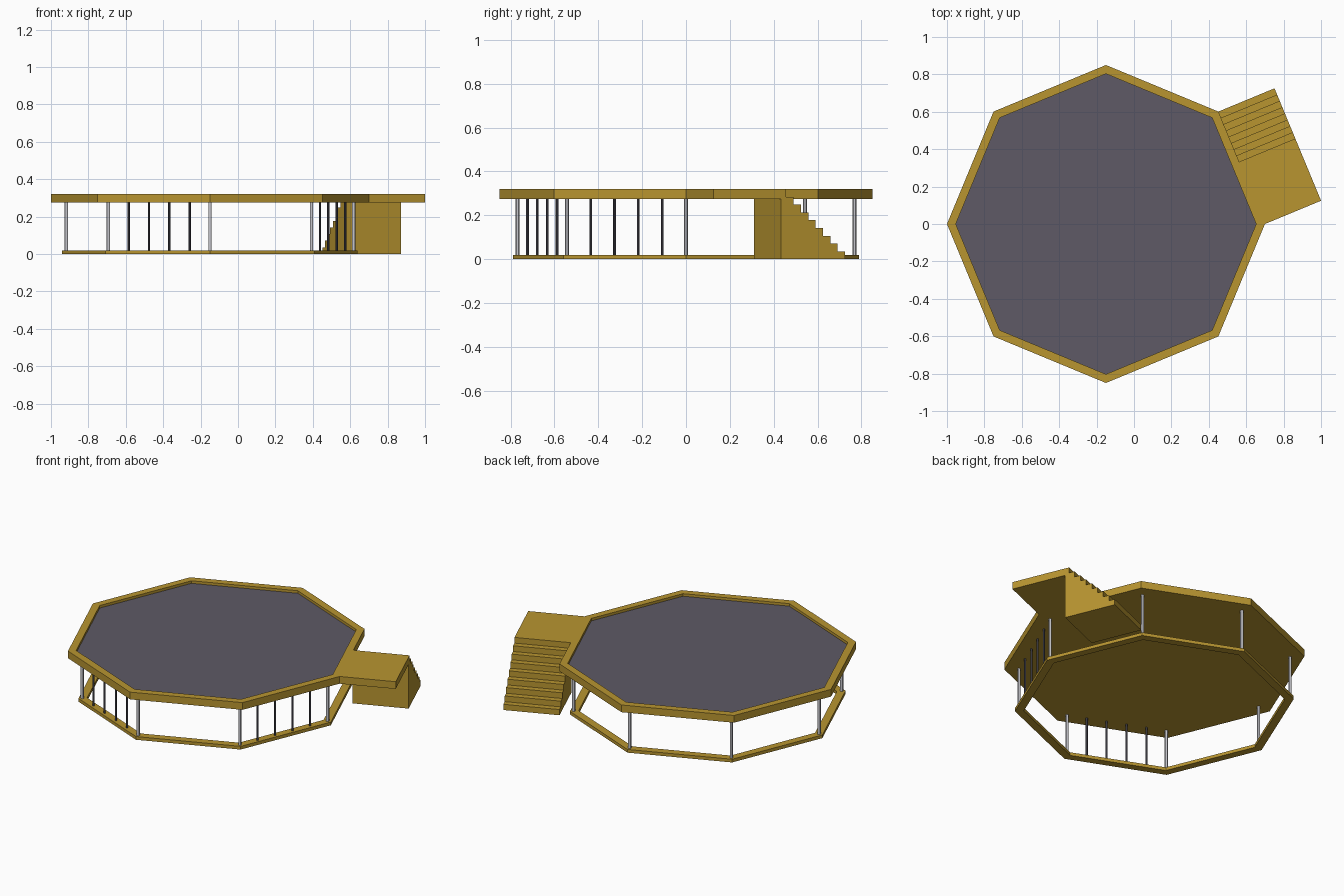
import bpy, bmesh
from math import cos, sin, pi
from mathutils import Vector

if "Cube" in bpy.data.objects:
    bpy.data.objects.remove(bpy.data.objects["Cube"])


def material(name, rgb):
    m = bpy.data.materials.new(name)
    m.use_nodes = True
    m.diffuse_color = (*rgb, 1)
    m.node_tree.nodes["Principled BSDF"].inputs["Base Color"].default_value = (*rgb, 1)
    return m


WOOD = material("golden wood", (0.48, 0.30, 0.03))
FLOOR = material("slate grey", (0.112, 0.102, 0.133))
STEEL = material("light steel", (0.58, 0.58, 0.62))
DARK = material("dark metal", (0.06, 0.058, 0.075))

CENTRE = Vector((-0.15, 0, 0))
RADIUS, TOP, UNDER, BASE = 0.85, 0.32, 0.275, 0.02


def corner(i, r, z=0):
    return CENTRE + Vector((r * cos(i * pi / 4), r * sin(i * pi / 4), z))


def finish(name, bm, *mats):
    bmesh.ops.recalc_face_normals(bm, faces=bm.faces)
    me = bpy.data.meshes.new(name)
    bm.to_mesh(me)
    bm.free()
    ob = bpy.data.objects.new(name, me)
    bpy.context.collection.objects.link(ob)
    for m in mats:
        me.materials.append(m)
    return ob


def octagon_ring(bm, profile, closed):
    """Sweep a (radius, height) profile round the eight corners."""
    loops = [[bm.verts.new(corner(i, r, z)) for i in range(8)] for r, z in profile]
    pairs = list(zip(loops, loops[1:])) + ([(loops[-1], loops[0])] if closed else [])
    for a, b in pairs:
        for i in range(8):
            j = (i + 1) % 8
            bm.faces.new((a[i], a[j], b[j], b[i]))
    if not closed:
        bm.faces.new(loops[0])
        bm.faces.new(loops[-1]).material_index = 1


# Deck: shallow tray with a wooden rim and a grey floor
bm = bmesh.new()
octagon_ring(bm, [(RADIUS, UNDER), (RADIUS, TOP), (0.803, TOP), (0.803, 0.304)], False)
finish("deck", bm, WOOD, FLOOR)

# Base frame
bm = bmesh.new()
octagon_ring(bm, [(0.79, 0), (0.79, BASE), (0.74, BASE), (0.74, 0)], True)
finish("base_frame", bm, WOOD)


def upright(name, place, radius, mat):
    bpy.ops.mesh.primitive_cylinder_add(vertices=12, radius=radius, depth=UNDER - BASE,
                                        location=(place.x, place.y, (UNDER + BASE) / 2))
    ob = bpy.context.object
    ob.name = name
    ob.data.materials.append(mat)
    bpy.ops.object.shade_smooth_by_angle()


# Corner posts, and four thin bars on two of the front sides
POST_RING = 0.768
for i in range(8):
    upright(f"post_{i + 1}", corner(i, POST_RING), 0.009, STEEL)
for side in (5, 7):
    for k in range(1, 5):
        spot = corner(side, POST_RING).lerp(corner(side + 1, POST_RING), k / 5)
        upright(f"bar_{side}_{k}", spot, 0.006, DARK)

# Staircase and landing: one side profile pushed outwards from the deck edge
start, end = corner(0, RADIUS), corner(1, RADIUS)
length = (end - start).length
along = (end - start).normalized()
outward = Vector((along.y, -along.x, 0)) * 0.325
STEPS, LANDING, WALL = 8, 0.36, 0.335
tread, riser = (length - LANDING) / STEPS, TOP / (STEPS + 1)

profile = [(WALL, 0), (WALL, UNDER), (0, UNDER), (0, TOP), (LANDING, TOP)]
for k in range(1, STEPS + 1):
    z = TOP - k * riser
    profile += [(LANDING + (k - 1) * tread, z), (LANDING + k * tread, z)]
profile.append((length, 0))

bm = bmesh.new()
inner = [bm.verts.new(start + along * u + Vector((0, 0, z))) for u, z in profile]
outer = [bm.verts.new(v.co + outward) for v in inner]
bm.faces.new(inner)
bm.faces.new(outer)
for i in range(len(inner)):
    j = (i + 1) % len(inner)
    bm.faces.new((inner[i], inner[j], outer[j], outer[i]))
finish("staircase", bm, WOOD)
